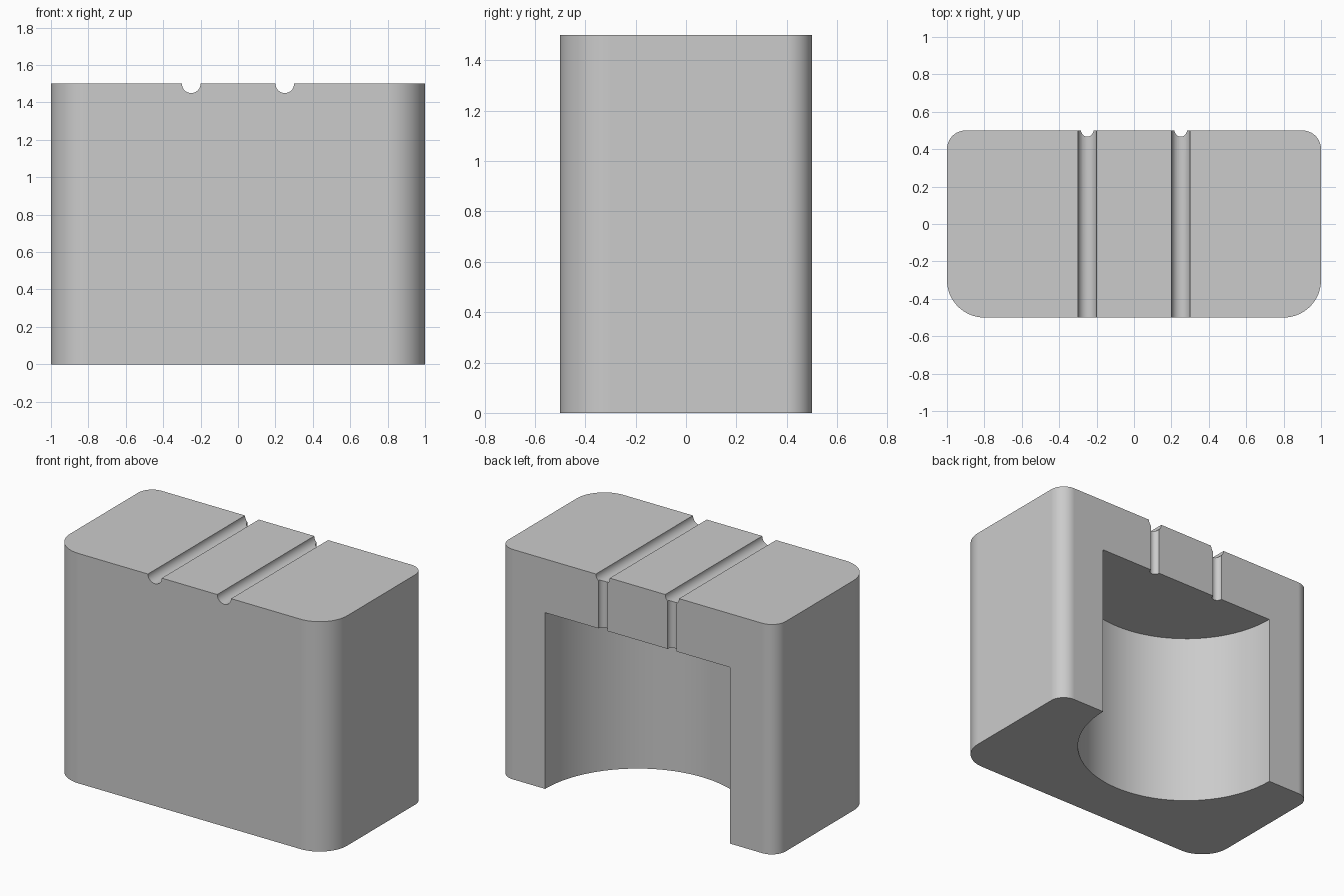
import bpy
import bmesh
import math
from mathutils import Matrix, Vector

default = bpy.data.objects.get("Cube")
if default:
    bpy.data.objects.remove(default, do_unlink=True)

WIDTH, DEPTH, HEIGHT = 2.0, 1.0, 1.5
GROOVE_X = 0.25
RECESS_R, RECESS_TOP = 0.667, 1.15

grey = bpy.data.materials.new("plain grey")
grey.use_nodes = True
colour = (0.6, 0.6, 0.6, 1.0)
grey.diffuse_color = colour
grey.node_tree.nodes["Principled BSDF"].inputs["Base Color"].default_value = colour


def make_object(name, bm):
    bmesh.ops.recalc_face_normals(bm, faces=bm.faces)
    mesh = bpy.data.meshes.new(name)
    bm.to_mesh(mesh)
    bm.free()
    mesh.materials.append(grey)
    obj = bpy.data.objects.new(name, mesh)
    bpy.context.collection.objects.link(obj)
    return obj


def rounded_block(name, front_r, back_r, steps=16):
    """Upright block with its own corner radius at the front and the back."""
    bm = bmesh.new()
    corners = [(1, 1, back_r), (-1, 1, back_r), (-1, -1, front_r), (1, -1, front_r)]
    ring = []
    for quarter, (sx, sy, r) in enumerate(corners):
        cx, cy = sx * (WIDTH / 2 - r), sy * (DEPTH / 2 - r)
        for i in range(steps + 1):
            a = (quarter + i / steps) * math.pi / 2
            ring.append(bm.verts.new((cx + r * math.cos(a), cy + r * math.sin(a), 0)))
    base = bm.faces.new(ring)
    top = bmesh.ops.extrude_face_region(bm, geom=[base])["geom"]
    bmesh.ops.translate(bm, vec=(0, 0, HEIGHT),
                        verts=[v for v in top if isinstance(v, bmesh.types.BMVert)])
    return make_object(name, bm)


def cylinder_cutter(name, radius, start, end, sides):
    """Cylinder running from one point to another."""
    start, end = Vector(start), Vector(end)
    axis = end - start
    turn = axis.to_track_quat("Z", "Y").to_matrix().to_4x4()
    bm = bmesh.new()
    bmesh.ops.create_cone(bm, cap_ends=True, segments=sides, radius1=radius,
                          radius2=radius, depth=axis.length,
                          matrix=Matrix.Translation((start + end) / 2) @ turn)
    obj = make_object(name, bm)
    obj.hide_render = True
    return obj


block = rounded_block("block_body", 0.2, 0.1)
back = DEPTH / 2

# Half-round recess open to the back and the underside
cutters = [cylinder_cutter("recess_cutter", RECESS_R, (0, back, -0.2),
                           (0, back, RECESS_TOP), 96)]

# Cord grooves across the top and down the back into the recess
for side, x in (("left", GROOVE_X), ("right", -GROOVE_X)):
    cutters.append(cylinder_cutter(side + "_top_groove_cutter", 0.05,
                                   (x, -0.7, HEIGHT), (x, 0.7, HEIGHT), 32))
    cutters.append(cylinder_cutter(side + "_back_groove_cutter", 0.033,
                                   (x, back, RECESS_TOP - 0.1),
                                   (x, back, HEIGHT + 0.1), 32))

bpy.ops.object.select_all(action="DESELECT")
block.select_set(True)
bpy.context.view_layer.objects.active = block
for cutter in cutters:
    cut = block.modifiers.new(cutter.name, "BOOLEAN")
    cut.operation = "DIFFERENCE"
    cut.solver = "EXACT"
    cut.object = cutter
    bpy.ops.object.modifier_apply(modifier=cut.name)
    bpy.data.objects.remove(cutter, do_unlink=True)

# Smooth curves, with the large flats kept flat
bpy.ops.object.shade_smooth_by_angle(angle=math.radians(30))
weighted = block.modifiers.new("flat_faces", "WEIGHTED_NORMAL")
weighted.keep_sharp = True
